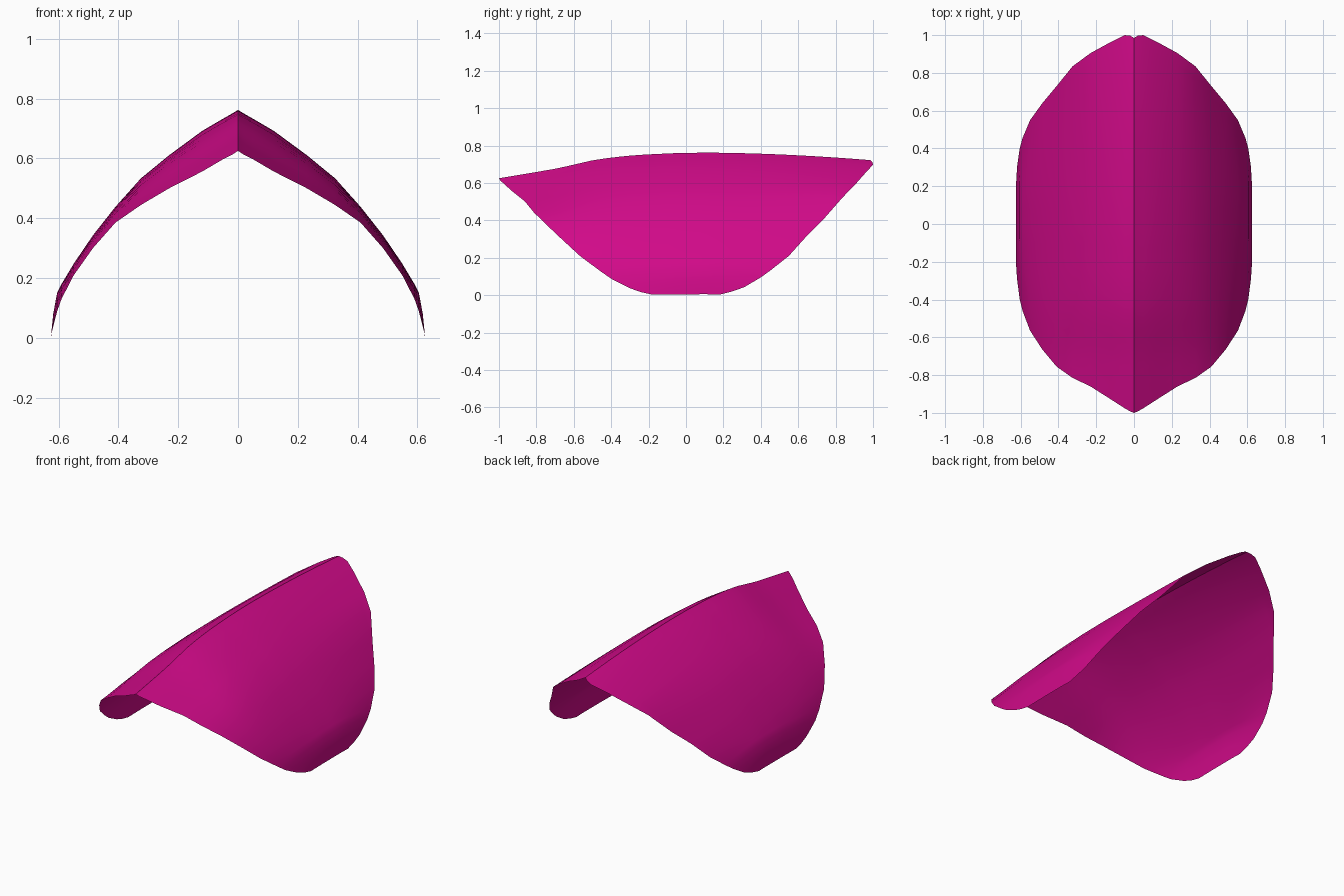
import bpy
import bmesh

cube = bpy.data.objects.get("Cube")
if cube:
    bpy.data.objects.remove(cube, do_unlink=True)

# One magenta finish for the whole shell
magenta = bpy.data.materials.new("magenta")
magenta.use_nodes = True
color = (0.64, 0.003, 0.25, 1.0)
magenta.diffuse_color = color
magenta.node_tree.nodes["Principled BSDF"].inputs["Base Color"].default_value = color

# Lengthwise strips from ridge to hem:
# x, front y, front z, crown z, back y, back z
STRIPS = [
    (0, -1, .625, .762, .985, .722),
    (.02, -.992, .612, .75, .997, .712),
    (.05, -.975, .597, .733, 1, .697),
    (.12, -.93, .556, .692, .965, .66),
    (.23, -.86, .5, .611, .905, .592),
    (.325, -.815, .444, .533, .835, .52),
    (.41, -.755, .385, .438, .73, .40),
    (.485, -.665, .30, .343, .64, .31),
    (.55, -.565, .208, .247, .55, .21),
    (.59, -.46, .13, .18, .455, .135),
    (.605, -.40, .088, .15, .40, .095),
    (.618, -.30, .037, .08, .31, .042),
    (.623, -.24, .016, .03, .24, .018),
    (.625, -.18, .003, .005, .18, .003),
]
# Front droop of the ridge: y, share of the full drop
DROOP = [(.1, 0), (-.05, .015), (-.26, .09), (-.4, .19), (-.5, .3), (-.69, .62), (-1, 1)]
STEPS = 28


def front_droop(y):
    for (y0, d0), (y1, d1) in zip(DROOP, DROOP[1:]):
        if y0 >= y >= y1:
            return d0 + (d1 - d0) * (y0 - y) / (y0 - y1)
    return 0


def back_droop(y):
    return max(0, y - 0.1) ** 1.8


def strip_points(strip):
    """Points along a strip, drooping from its crown to both ends."""
    x, front_y, front_z, crown_z, back_y, back_z = strip
    points = []
    for i in range(STEPS + 1):
        y = front_y + (back_y - front_y) * i / STEPS
        z = crown_z
        z -= (crown_z - front_z) * front_droop(y) / front_droop(front_y)
        z -= (crown_z - back_z) * back_droop(y) / back_droop(back_y)
        points.append((x, y, z))
    return points


# Left half of the curved sheet
bm = bmesh.new()
rows = [[bm.verts.new(p) for p in strip_points(s)] for s in STRIPS]
for inner, outer in zip(rows, rows[1:]):
    for i in range(STEPS):
        face = bm.faces.new((inner[i], outer[i], outer[i + 1], inner[i + 1]))
        face.smooth = True

# Sharp crease along the ridge
for edge in bm.edges:
    if all(v.co.x == 0 for v in edge.verts):
        edge.smooth = False

mesh = bpy.data.meshes.new("curved_shell")
bm.to_mesh(mesh)
bm.free()
mesh.materials.append(magenta)
shell = bpy.data.objects.new("curved_shell", mesh)
bpy.context.collection.objects.link(shell)

# Right half
mirror = shell.modifiers.new("mirror", 'MIRROR')
mirror.use_axis[0] = True
mirror.use_clip = True
